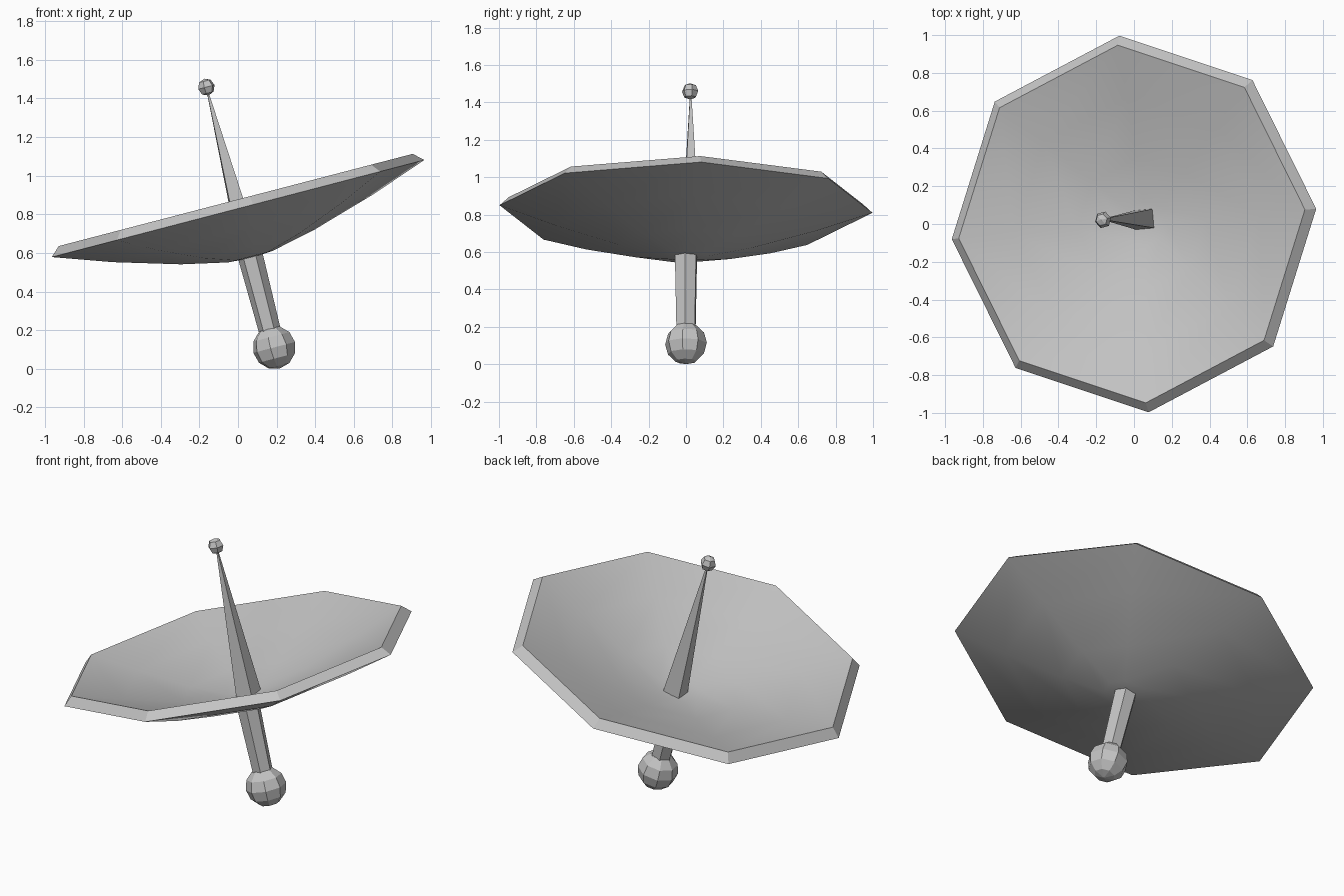
import bpy, bmesh
from math import radians, sin, cos, pi
from mathutils import Matrix, Vector

cube = bpy.data.objects.get("Cube")
if cube:
    bpy.data.objects.remove(cube, do_unlink=True)

grey = bpy.data.materials.new("light_grey")
grey.use_nodes = True
colour = (0.55, 0.55, 0.55, 1)
grey.diffuse_color = colour
grey.node_tree.nodes["Principled BSDF"].inputs["Base Color"].default_value = colour

# Everything shares one tilted axis through the centre of the dish rim
TILT = Matrix.Translation((0, 0, 0.83)) @ Matrix.Rotation(radians(-14.6), 4, "Y")


def finish(name, bm, smooth=False):
    bmesh.ops.recalc_face_normals(bm, faces=bm.faces[:])
    mesh = bpy.data.meshes.new(name)
    bm.to_mesh(mesh)
    bm.free()
    mesh.transform(TILT)
    mesh.materials.append(grey)
    if smooth:
        mesh.shade_smooth()
        mesh.set_sharp_from_angle(angle=radians(30))
    else:
        mesh.shade_flat()
    obj = bpy.data.objects.new(name, mesh)
    bpy.context.collection.objects.link(obj)
    return obj


def lathe(name, profile, sides, turn=0, y=0, smooth=False):
    """Spin a (radius, height) profile; zero radius makes a single pole."""
    bm = bmesh.new()
    rings = []
    for r, h in profile:
        n = sides if r > 0 else 1
        rings.append([bm.verts.new((r * cos(radians(turn) + 2 * pi * i / sides),
                                    y + r * sin(radians(turn) + 2 * pi * i / sides), h))
                      for i in range(n)])
    for a, b in zip(rings, rings[1:]):
        for i in range(sides):
            j = (i + 1) % sides
            if len(a) == 1:
                bm.faces.new((a[0], b[j], b[i]))
            elif len(b) == 1:
                bm.faces.new((a[i], a[j], b[0]))
            else:
                bm.faces.new((a[i], a[j], b[j], b[i]))
    for ring in (rings[0], rings[-1]):
        if len(ring) > 1:
            bm.faces.new(ring)
    return finish(name, bm, smooth)


def ball(name, radius, height, sides, rings, turn=0, y=0):
    steps = [pi * k / rings for k in range(rings + 1)]
    profile = [(radius * sin(t) if 0 < k < rings else 0, height - radius * cos(t))
               for k, t in enumerate(steps)]
    return lathe(name, profile, sides, turn, y)


# Dish: curved underside, slanted rim, curved bowl
under = [(0, -0.265), (0.12, -0.257), (0.36, -0.205), (0.7, -0.105), (1.0, 0)]
bowl = [(0.95, 0.046), (0.67, -0.055), (0.35, -0.155), (0.12, -0.205), (0, -0.213)]
lathe("dish", under + bowl, 8, turn=4.6, smooth=True)

# Support below the dish
lathe("support_stem", [(0.056, -0.7), (0.066, -0.23)], 6, turn=-5)
ball("base_ball", 0.113, -0.743, 8, 6, turn=-10)

# Receiver above the dish
lathe("receiver_mast", [(0.072, -0.22), (0.005, 0.63)], 4, turn=50, y=0.025)
ball("receiver_tip", 0.045, 0.65, 6, 4, turn=15, y=0.022)
